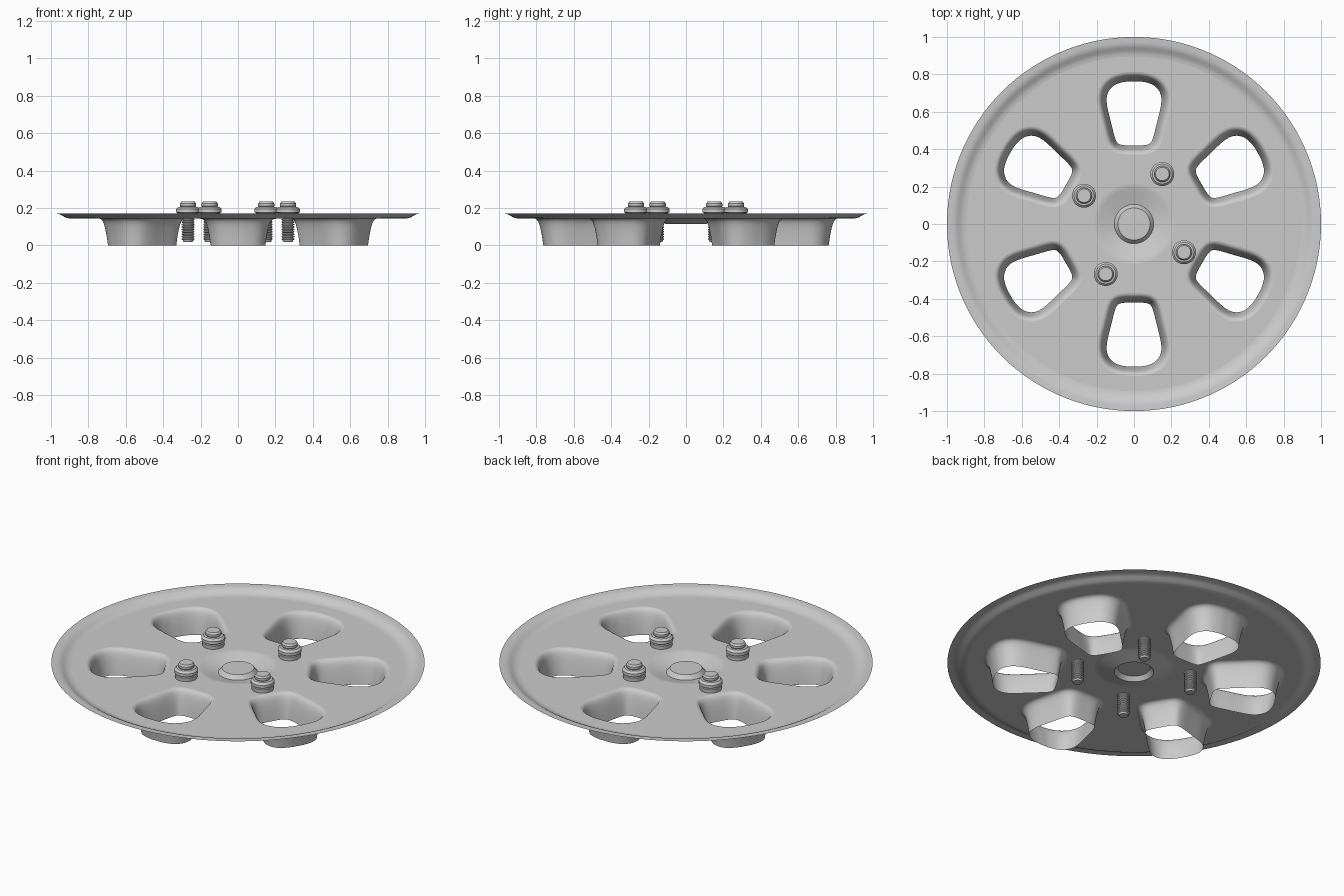
import bpy, bmesh, math
from mathutils import Vector, Matrix

if "Cube" in bpy.data.objects:
    bpy.data.objects.remove(bpy.data.objects["Cube"])

steel = bpy.data.materials.new("grey_steel")
steel.diffuse_color = (0.6, 0.6, 0.6, 1)
steel.use_nodes = True
steel.node_tree.nodes["Principled BSDF"].inputs["Base Color"].default_value = steel.diffuse_color
PLATE_Z = 0.144


def circle(bm, r, z, n):
    return [bm.verts.new((r * math.cos(2 * math.pi * i / n),
                          r * math.sin(2 * math.pi * i / n), z)) for i in range(n)]


def bridge(bm, a, b):
    n = len(a)
    for i in range(n):
        j = (i + 1) % n
        bm.faces.new((a[i], a[j], b[j], b[i])).smooth = True


def lathe(bm, profile, n):
    """Rings for a list of (radius, z); radius 0 closes with a pole."""
    rings = []
    for r, z in profile:
        if r == 0:
            pole = bm.verts.new((0, 0, z))
            rings.append(pole)
        else:
            rings.append(circle(bm, r, z, n))
    for a, b in zip(rings, rings[1:]):
        if isinstance(a, list) and isinstance(b, list):
            bridge(bm, a, b)
            continue
        for i in range(n):
            j = (i + 1) % n
            f = (a[i], a[j], b) if isinstance(a, list) else (a, b[j], b[i])
            bm.faces.new(f).smooth = True
    return rings


def finish(bm, name, angle=35):
    bm.normal_update()
    for e in bm.edges:
        if len(e.link_faces) == 2 and e.calc_face_angle(0) > math.radians(angle):
            e.smooth = False
    me = bpy.data.meshes.new(name)
    bm.to_mesh(me)
    bm.free()
    me.materials.append(steel)
    ob = bpy.data.objects.new(name, me)
    bpy.context.collection.objects.link(ob)
    return ob


# Window outline: half profile mirrored, smoothed with a closed spline
half = [(0.07, 0.424), (0.098, 0.45), (0.122, 0.54), (0.145, 0.64),
        (0.14, 0.70), (0.105, 0.742), (0.05, 0.76)]
ctrl = [Vector(p) for p in [(0, 0.42)] + half + [(0, 0.763)]
        + [(-x, y) for x, y in reversed(half)]]


def closed_spline(p, steps):
    out, n = [], len(p)
    for i in range(n):
        a, b, c, d = (p[(i + k) % n] for k in (-1, 0, 1, 2))
        for s in range(steps):
            t = s / steps
            out.append(0.5 * (2 * b + (c - a) * t + (2 * a - 5 * b + 4 * c - d) * t * t
                              + (3 * b - a - 3 * c + d) * t ** 3))
    return out


outline = closed_spline(ctrl, 4)
N = len(outline)
normals = []
for i in range(N):
    t = (outline[(i + 1) % N] - outline[i - 1]).normalized()
    normals.append(Vector((t.y, -t.x)))

# Wheel disc: rim, hub and flared windows joined by a flat sheet
bm = bmesh.new()
rim = lathe(bm, [(1.0, 0.171), (0.972, 0.17), (0.957, 0.168), (0.942, 0.161),
                 (0.926, 0.151), (0.912, 0.146), (0.895, PLATE_Z)], 120)
hub = lathe(bm, [(0.215, PLATE_Z), (0.203, 0.143), (0.19, 0.14), (0.125, 0.12),
                 (0.105, 0.115), (0.086, 0.139), (0, 0.14)], 64)
loops = [rim[-1], hub[0]]
flare = [(0.05, PLATE_Z), (0.042, 0.1425), (0.034, 0.137), (0.027, 0.127),
         (0.021, 0.112), (0.015, 0.09), (0.007, 0.05), (0, 0)]
for k in range(6):
    rot = Matrix.Rotation(k * math.pi / 3, 3, 'Z')
    rings = [[bm.verts.new(rot @ Vector((*(p + m * off), z)))
              for p, m in zip(outline, normals)] for off, z in flare]
    for a, b in zip(rings, rings[1:]):
        bridge(bm, a, b)
    loops.append(rings[0])
edges = [bm.edges.get((l[i - 1], l[i])) for l in loops for i in range(len(l))]
res = bmesh.ops.triangle_fill(bm, use_beauty=True, use_dissolve=False,
                              edges=edges, normal=(0, 0, 1))
for f in [g for g in res["geom"] if isinstance(g, bmesh.types.BMFace)]:
    f.normal_update()
    if f.normal.z < 0:
        f.normal_flip()
    f.smooth = False
finish(bm, "wheel_disc")

# Four bolts: threaded shank, stepped washer and chamfered head
shank = [(0, 0.018), (0.024, 0.018), (0.028, 0.024)]
for i in range(9):
    z = 0.028 + i * 0.013
    shank += [(0.028, z), (0.034, z + 0.004), (0.034, z + 0.008), (0.028, z + 0.0115)]
head = [(0.028, 0.146), (0.059, 0.146), (0.061, 0.168), (0.056, 0.171), (0.056, 0.174),
        (0.064, 0.177), (0.064, 0.194), (0.053, 0.206), (0.04, 0.207),
        (0.043, 0.211), (0.043, 0.224), (0.036, 0.234), (0, 0.234)]
for k in range(4):
    a = math.radians(60.5 + 90 * k)
    bm = bmesh.new()
    lathe(bm, shank + head, 28)
    ob = finish(bm, f"bolt_{k + 1}", 30)
    ob.location = (0.307 * math.cos(a), 0.307 * math.sin(a), 0)
